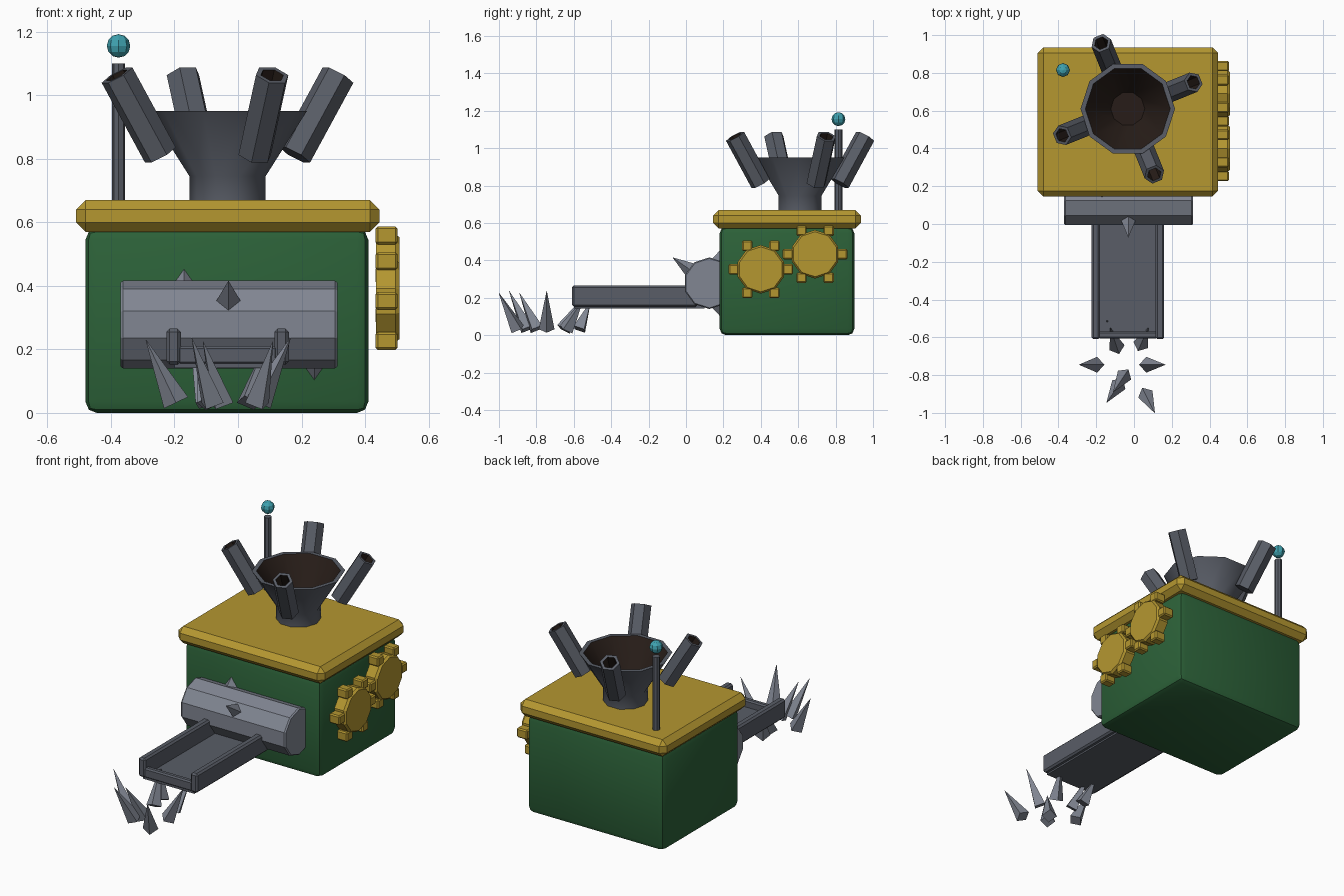
import bpy, bmesh
from math import sin, cos, pi, radians
from mathutils import Vector, Matrix

if "Cube" in bpy.data.objects:
    bpy.data.objects.remove(bpy.data.objects["Cube"])


def material(name, rgb):
    m = bpy.data.materials.new(name)
    m.diffuse_color = (*rgb, 1)
    m.use_nodes = True
    m.node_tree.nodes["Principled BSDF"].inputs["Base Color"].default_value = m.diffuse_color
    return m


GREEN = material("green_paint", (0.025, 0.12, 0.04))
GOLD = material("gold_paint", (0.46, 0.31, 0.03))
DARK = material("dark_steel", (0.10, 0.11, 0.135))
STEEL = material("light_steel", (0.22, 0.24, 0.29))
SOOT = material("soot", (0.02, 0.012, 0.009))
TEAL = material("teal_glow", (0.05, 0.36, 0.43))


def finish(name, bm, mats, smooth=None):
    bmesh.ops.recalc_face_normals(bm, faces=bm.faces)
    me = bpy.data.meshes.new(name)
    bm.to_mesh(me)
    bm.free()
    ob = bpy.data.objects.new(name, me)
    bpy.context.collection.objects.link(ob)
    for m in mats:
        me.materials.append(m)
    if smooth:
        bpy.context.view_layer.objects.active = ob
        ob.select_set(True)
        bpy.ops.object.shade_smooth_by_angle(angle=radians(smooth))
        ob.select_set(False)
    return ob


def add_box(bm, lo, hi, bevel=0, segments=1):
    lo, hi = Vector(lo), Vector(hi)
    mat = Matrix.Translation((lo + hi) / 2) @ Matrix.Diagonal((*(hi - lo), 1))
    vs = bmesh.ops.create_cube(bm, size=1, matrix=mat)["verts"]
    if bevel:
        edges = list({e for v in vs for e in v.link_edges})
        bmesh.ops.bevel(bm, geom=edges, offset=bevel, segments=segments,
                        profile=0.5, affect='EDGES')


def box(name, lo, hi, mat, bevel=0, segments=1, smooth=None):
    bm = bmesh.new()
    add_box(bm, lo, hi, bevel, segments)
    return finish(name, bm, [mat], smooth)


def add_lathe(bm, profile, sides, matrix, inner_from=None, phase=0):
    """Revolve (radius, height) points round z; bands from inner_from on get slot 1."""
    rings = []
    for r, h in profile:
        rings.append([bm.verts.new(matrix @ Vector((r * cos(phase + 2 * pi * i / sides),
                                                    r * sin(phase + 2 * pi * i / sides), h)))
                      for i in range(sides)])
    for k in range(len(rings) - 1):
        for i in range(sides):
            j = (i + 1) % sides
            f = bm.faces.new((rings[k][i], rings[k][j], rings[k + 1][j], rings[k + 1][i]))
            f.material_index = int(inner_from is not None and k >= inner_from)
    bm.faces.new(rings[0][::-1])
    cap = bm.faces.new(rings[-1])
    cap.material_index = int(inner_from is not None)


def lathe(name, profile, sides, matrix, mats, inner_from=None, phase=0, smooth=None):
    bm = bmesh.new()
    add_lathe(bm, profile, sides, matrix, inner_from, phase)
    return finish(name, bm, mats, smooth)


def aim(base, direction):
    return Matrix.Translation(base) @ Vector(direction).to_track_quat('Z', 'Y').to_matrix().to_4x4()


def spike(name, base, tip, r, mat, phase=0):
    base, tip = Vector(base), Vector(tip)
    lathe(name, [(r, 0), (0.001, (tip - base).length)], 4, aim(base, tip - base), [mat], phase=phase)


# Main housing and lid
box("housing", (-0.48, 0.18, 0.0), (0.41, 0.90, 0.58), GREEN, 0.035, 2, 40)
box("lid", (-0.51, 0.145, 0.57), (0.445, 0.935, 0.67), GOLD, 0.03)

# Hopper funnel on the lid
CX, CY = -0.033, 0.61
lathe("hopper", [(0.12, 0.66), (0.12, 0.745), (0.25, 0.95), (0.225, 0.95), (0.09, 0.76)],
      10, Matrix.Translation((CX, CY, 0)), [DARK, SOOT], inner_from=3, smooth=40)

# Four hollow exhaust pipes leaning outwards
for n in range(4):
    a = radians(22 + 90 * n)
    out = Vector((cos(a), sin(a), 0))
    base = Vector((CX, CY, 0.812)) + out * 0.228
    top = Vector((CX, CY, 1.063)) + out * 0.375
    ln = (top - base).length
    lathe(f"exhaust_pipe_{n + 1}", [(0.055, 0), (0.055, ln), (0.038, ln), (0.038, ln - 0.12)],
          6, aim(base, top - base), [DARK, SOOT], inner_from=2)

# Antenna with a glowing ball
lathe("antenna", [(0.021, 0.66), (0.021, 1.10)], 8,
      Matrix.Translation((-0.376, 0.815, 0)), [DARK])
bm = bmesh.new()
bmesh.ops.create_uvsphere(bm, u_segments=8, v_segments=6, radius=0.037,
                          matrix=Matrix.Translation((-0.376, 0.815, 1.155)))
finish("antenna_ball", bm, [TEAL])

# Two meshing gears on the right side
for n, (y, z) in enumerate([(0.40, 0.352), (0.69, 0.433)]):
    bm = bmesh.new()
    turn = Matrix.Translation((0, y, z)) @ Matrix.Rotation(pi / 2, 4, 'Y')
    add_lathe(bm, [(0.13, 0.435), (0.13, 0.495), (0.12, 0.508)], 10, turn)
    for k in range(6):
        ty, tz = y + 0.145 * cos(k * pi / 3), z + 0.145 * sin(k * pi / 3)
        add_box(bm, (0.433, ty - 0.028, tz - 0.028), (0.502, ty + 0.028, tz + 0.028), 0.007)
    finish(f"gear_{n + 1}", bm, [GOLD])

# Spiked crushing drum at the front
DY, DZ = 0.125, 0.278
lathe("drum", [(0.132, -0.37), (0.138, -0.362), (0.138, 0.305), (0.132, 0.313)], 10,
      Matrix.Translation((0, DY, DZ)) @ Matrix.Rotation(pi / 2, 4, 'Y'), [STEEL])
for n, (x, deg) in enumerate([(-0.03, 145), (-0.17, 66), (0.24, -66)]):
    d = Vector((0, cos(radians(deg)), sin(radians(deg))))
    c = Vector((x, DY, DZ))
    spike(f"drum_spike_{n + 1}", c + d * 0.11, c + d * 0.238, 0.045, STEEL)

# Delivery tray: floor, side rails, front lip
box("tray_floor", (-0.20, -0.60, 0.142), (0.135, 0.10, 0.168), DARK)
for side, x in (("left", -0.225), ("right", 0.115)):
    box(f"tray_rail_{side}", (x, -0.61, 0.152), (x + 0.045, 0.06, 0.265), DARK, 0.01)
box("tray_lip", (-0.19, -0.605, 0.152), (0.125, -0.57, 0.21), DARK, 0.008)

# Loose shards fanned out below the end of the tray: base xy, tip xyz
shards = [
    ((-0.09, -0.655), (-0.125, -0.55, 0.20)),
    ((0.035, -0.64), (0.075, -0.55, 0.19)),
    ((-0.195, -0.745), (-0.29, -0.745, 0.23)),
    ((0.065, -0.745), (0.165, -0.745, 0.235)),
    ((-0.05, -0.80), (-0.11, -0.89, 0.225)),
    ((-0.08, -0.85), (-0.145, -0.945, 0.235)),
    ((0.06, -0.90), (0.11, -1.0, 0.225)),
    ((-0.10, -0.57), (-0.145, -0.51, 0.18)),
]
for n, (b, t) in enumerate(shards):
    spike(f"shard_{n + 1}", (*b, 0.032), t, 0.042, STEEL)
